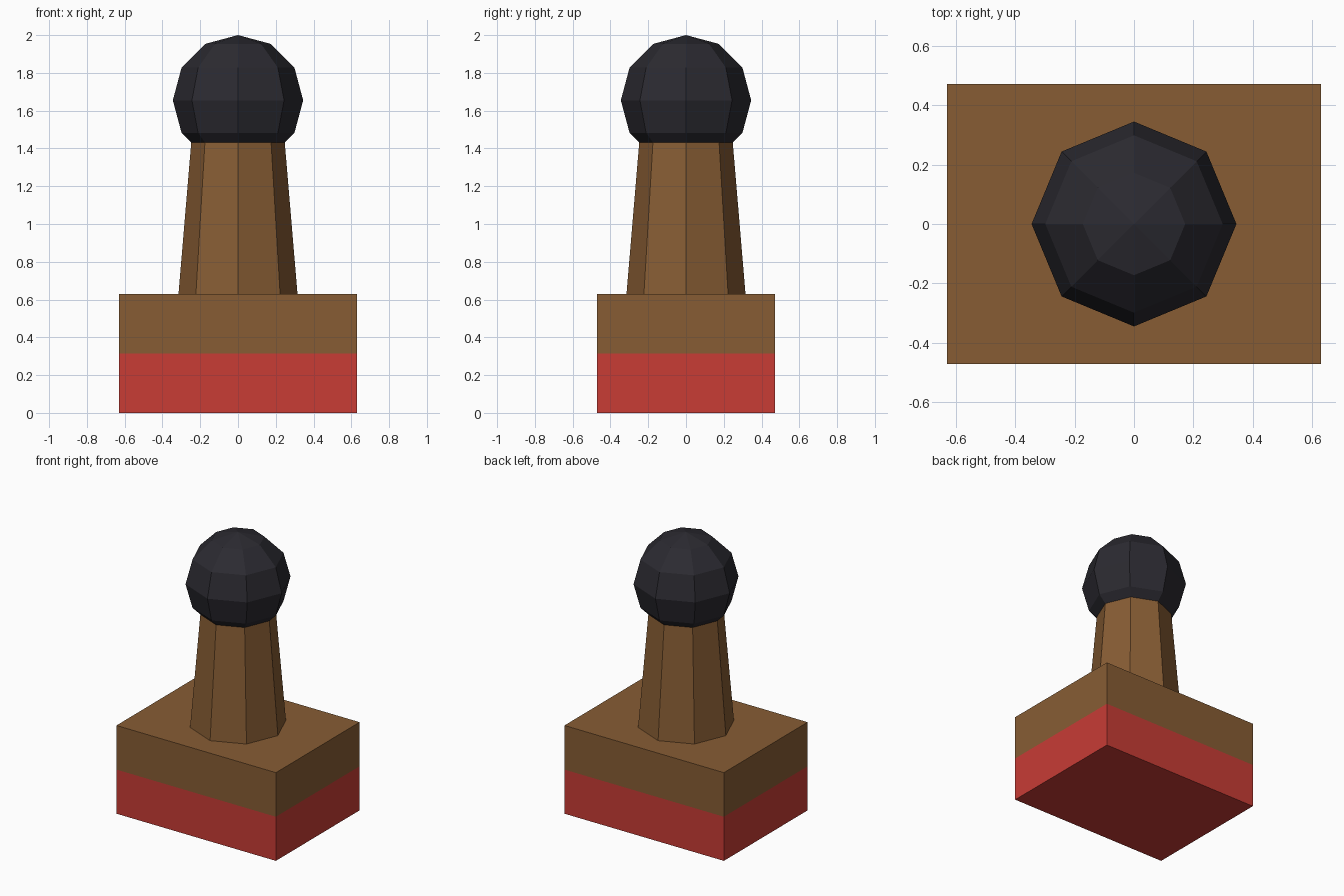
import bpy
from math import radians

if "Cube" in bpy.data.objects:
    bpy.data.objects.remove(bpy.data.objects["Cube"])


def material(name, rgb):
    # sRGB 0-255 to linear
    m = bpy.data.materials.new(name)
    m.diffuse_color = [(c / 255) ** 2.2 for c in rgb] + [1]
    m.use_nodes = True
    m.node_tree.nodes["Principled BSDF"].inputs["Base Color"].default_value = m.diffuse_color
    return m


wood = material("wood", (134, 93, 55))
red = material("red_rubber", (199, 62, 56))
black = material("black_knob", (47, 46, 52))


def finish(name, mat):
    obj = bpy.context.object
    obj.name = name
    obj.data.materials.append(mat)
    bpy.ops.object.transform_apply(location=False, rotation=True, scale=True)
    return obj


def block(name, z0, z1, mat):
    bpy.ops.mesh.primitive_cube_add(size=1, location=(0, 0, (z0 + z1) / 2))
    bpy.context.object.scale = (1.26, 0.944, z1 - z0)
    return finish(name, mat)


# Two-layer rectangular base
block("stamp_pad", 0, 0.315, red)
block("base_block", 0.315, 0.63, wood)

# Tapered eight-sided handle, corners on the axes, running up into the knob
Z0, Z1 = 0.63, 1.45
bpy.ops.mesh.primitive_cone_add(vertices=8, radius1=0.315, radius2=0.246,
                                depth=Z1 - Z0, location=(0, 0, (Z0 + Z1) / 2))
finish("handle", wood)

# Faceted round knob
bpy.ops.mesh.primitive_uv_sphere_add(segments=8, ring_count=6, radius=0.345,
                                     location=(0, 0, 1.655))
finish("knob", black)
